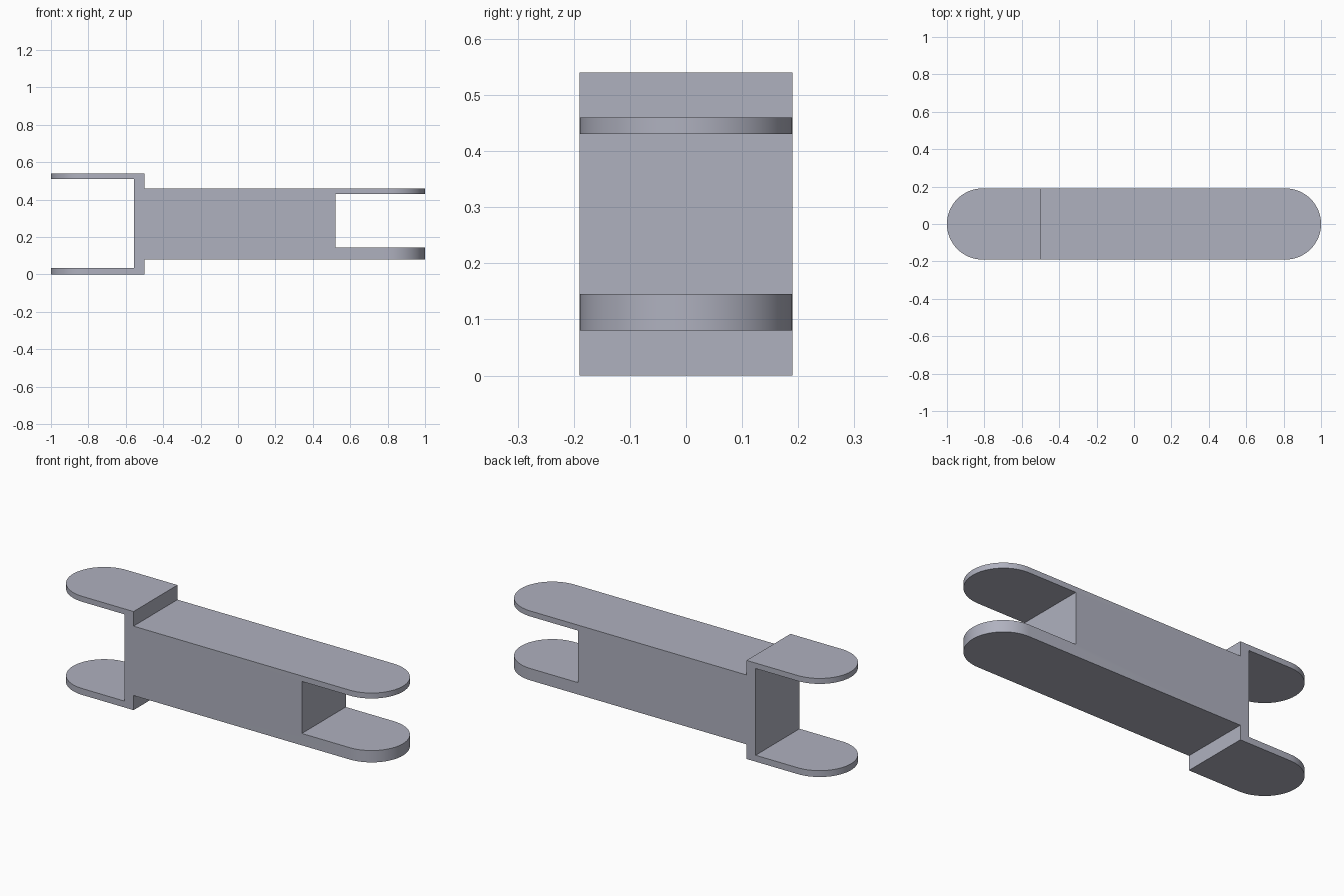
import bpy, bmesh, math
from mathutils import Vector

cube = bpy.data.objects.get("Cube")
if cube:
    bpy.data.objects.remove(cube, do_unlink=True)

HALF_WIDTH = 0.19
END_CENTRE = 1 - HALF_WIDTH

grey = bpy.data.materials.new("cool grey")
grey.use_nodes = True
colour = (0.43, 0.44, 0.52, 1)
grey.diffuse_color = colour
grey.node_tree.nodes["Principled BSDF"].inputs["Base Color"].default_value = colour


def prism(name, outline, direction):
    """Extrude a closed outline along a direction into a solid."""
    bm = bmesh.new()
    face = bm.faces.new([bm.verts.new(p) for p in outline])
    grown = bmesh.ops.extrude_face_region(bm, geom=[face])["geom"]
    moved = [v for v in grown if isinstance(v, bmesh.types.BMVert)]
    bmesh.ops.translate(bm, verts=moved, vec=Vector(direction))
    bmesh.ops.recalc_face_normals(bm, faces=bm.faces)
    mesh = bpy.data.meshes.new(name)
    bm.to_mesh(mesh)
    bm.free()
    mesh.materials.append(grey)
    obj = bpy.data.objects.new(name, mesh)
    bpy.context.collection.objects.link(obj)
    return obj


# Double-ended clevis side profile; the tips run past the rounded ends
TIP = 1.1
side = [(-TIP, 0), (-0.5, 0), (-0.5, 0.08), (TIP, 0.08), (TIP, 0.145),
        (0.52, 0.145), (0.52, 0.43), (TIP, 0.43), (TIP, 0.46), (-0.5, 0.46),
        (-0.5, 0.54), (-TIP, 0.54), (-TIP, 0.51), (-0.555, 0.51),
        (-0.555, 0.035), (-TIP, 0.035)]
link = prism("clevis_link", [(x, -0.3, z) for x, z in side], (0, 0.6, 0))

# Plan outline with round ends
STEPS = 32
plan = []
for centre, start in ((END_CENTRE, -math.pi / 2), (-END_CENTRE, math.pi / 2)):
    for i in range(STEPS + 1):
        a = start + math.pi * i / STEPS
        plan.append((centre + HALF_WIDTH * math.cos(a), HALF_WIDTH * math.sin(a), -0.1))
cutter = prism("plan_cutter", plan, (0, 0, 0.8))
cutter.hide_render = True

# Keep only what lies inside the rounded plan
trim = link.modifiers.new("round_ends", "BOOLEAN")
trim.operation = "INTERSECT"
trim.solver = "EXACT"
trim.object = cutter
bpy.ops.object.select_all(action="DESELECT")
link.select_set(True)
bpy.context.view_layer.objects.active = link
bpy.ops.object.modifier_apply(modifier=trim.name)
bpy.data.objects.remove(cutter, do_unlink=True)

bpy.ops.object.shade_smooth_by_angle(angle=math.radians(30))
